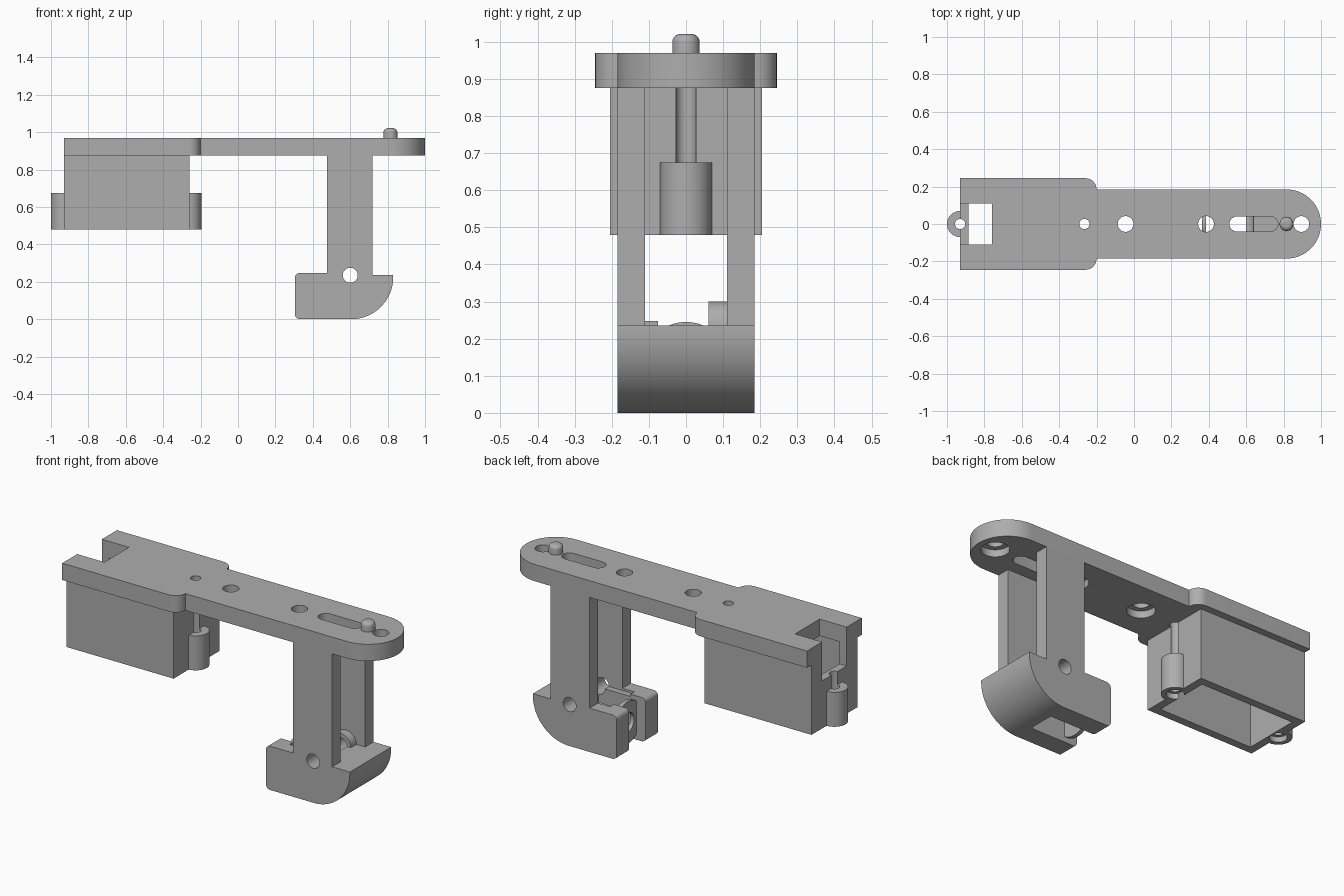
import bpy, bmesh
from math import sin, cos, pi, radians
from mathutils import Matrix, Vector

default = bpy.data.objects.get("Cube")
if default:
    bpy.data.objects.remove(default, do_unlink=True)

grey = bpy.data.materials.new("grey_plastic")
grey.use_nodes = True
grey.diffuse_color = (0.42, 0.42, 0.42, 1)
grey.node_tree.nodes["Principled BSDF"].inputs["Base Color"].default_value = (0.42, 0.42, 0.42, 1)


def add_object(name, bm):
    bmesh.ops.recalc_face_normals(bm, faces=bm.faces)
    mesh = bpy.data.meshes.new(name)
    bm.to_mesh(mesh)
    bm.free()
    mesh.materials.append(grey)
    obj = bpy.data.objects.new(name, mesh)
    bpy.context.collection.objects.link(obj)
    return obj


def prism(name, points, low, high, axis="Z"):
    """Extrude a flat outline: (x, y) along Z, or (x, z) along Y."""
    bm = bmesh.new()
    place = (lambda a, b: (a, b, low)) if axis == "Z" else (lambda a, b: (a, low, b))
    face = bm.faces.new([bm.verts.new(place(a, b)) for a, b in points])
    extruded = bmesh.ops.extrude_face_region(bm, geom=[face])["geom"]
    step = high - low
    move = (0, 0, step) if axis == "Z" else (0, step, 0)
    bmesh.ops.translate(bm, vec=move, verts=[v for v in extruded if isinstance(v, bmesh.types.BMVert)])
    return add_object(name, bm)


def box(name, x0, x1, y0, y1, z0, z1):
    return prism(name, [(x0, y0), (x1, y0), (x1, y1), (x0, y1)], z0, z1)


def cylinder(name, center, radius, length, axis="Z", sides=40):
    turn = {"Z": Matrix(), "Y": Matrix.Rotation(pi / 2, 4, "X"), "X": Matrix.Rotation(pi / 2, 4, "Y")}[axis]
    bm = bmesh.new()
    bmesh.ops.create_cone(bm, cap_ends=True, segments=sides, radius1=radius, radius2=radius,
                          depth=length, matrix=Matrix.Translation(Vector(center)) @ turn)
    return add_object(name, bm)


def arc(cx, cy, radius, start, end, steps=8):
    angles = [radians(start + (end - start) * i / steps) for i in range(steps + 1)]
    return [(cx + radius * cos(a), cy + radius * sin(a)) for a in angles]


def combine(target, tool, operation="DIFFERENCE"):
    mod = target.modifiers.new("combine", "BOOLEAN")
    mod.operation, mod.object, mod.solver = operation, tool, "EXACT"
    tool.hide_render = True
    bpy.context.view_layer.update()
    result = bpy.data.meshes.new_from_object(target.evaluated_get(bpy.context.evaluated_depsgraph_get()))
    target.modifiers.clear()
    target.data = result
    bpy.data.objects.remove(tool, do_unlink=True)


TOP, UNDER, BOTTOM = 0.97, 0.875, 0.48
SCREW_X = (-0.93, -0.265)

# Top plate with wide shoulder and round tip
half = [(-0.93, -0.245)] + arc(-0.26, -0.185, 0.06, -90, 0)
tip = arc(0.815, 0, 0.185, -90, 90, 32)
plate = prism("top_plate", half + tip + [(x, -y) for x, y in reversed(half)], UNDER, TOP)
combine(plate, box("cut", -1, -0.76, -0.11, 0.11, 0.8, 1.1))
combine(plate, cylinder("cut", (SCREW_X[1], 0, 0.9), 0.027, 0.4))
for x in (-0.045, 0.385, 0.895):
    combine(plate, cylinder("cut", (x, 0, 0.9), 0.042, 0.4))
    combine(plate, cylinder("cut", (x, 0, UNDER), 0.072, 0.08))
slot = arc(0.55, 0, 0.04, 90, 270, 12) + arc(0.73, 0, 0.04, -90, 90, 12)
combine(plate, prism("cut", slot, 0.8, 1.1))

# Hollow housing, open at the bottom, with a screw lug on each end
housing = box("housing", -0.93, -0.26, -0.205, 0.205, BOTTOM, UNDER)
for x in SCREW_X:
    combine(housing, cylinder("lug", (x, 0, 0.5775), 0.07, 0.195), "UNION")
combine(housing, box("cut", -0.885, -0.305, -0.16, 0.16, 0.4, 0.95))
combine(housing, box("cut", -1.1, -0.88, -0.11, 0.11, 0.75, 0.95))
for x in SCREW_X:
    combine(housing, cylinder("cut", (x, 0, 0.7), 0.027, 0.8))
    combine(housing, cylinder("cut", (x, 0, BOTTOM), 0.045, 0.06))

# Leg and foot: one side profile, then hollowed between the columns
profile = ([(0.475, UNDER), (0.475, 0.248)] + arc(0.33, 0.223, 0.025, 90, 180)
           + arc(0.33, 0.025, 0.025, 180, 270) + arc(0.605, 0.225, 0.225, -90, 0, 24)
           + [(0.83, 0.235), (0.72, 0.235), (0.72, UNDER)])
leg = prism("leg_and_foot", profile, -0.185, 0.185, "Y")
combine(leg, box("cut", 0.4, 0.9, -0.11, 0.11, 0.235, 1))
combine(leg, box("cut", 0.2, 0.6, -0.075, 0.075, -0.1, 0.4))
combine(leg, cylinder("boss", (0.6, 0.09, 0.235), 0.065, 0.06, "Y"), "UNION")
combine(leg, cylinder("cut", (0.6, 0, 0.235), 0.04, 0.6, "Y"))

# Ring set across the gap in the foot
ring = cylinder("foot_ring", (0.375, 0, 0.125), 0.12, 0.022, "X", 48)
combine(ring, cylinder("cut", (0.375, 0, 0.125), 0.055, 0.2, "X"))

# Rounded post on the plate
post = cylinder("post", (0.815, 0, 0.99), 0.037, 0.062)
bm = bmesh.new()
bm.from_mesh(post.data)
rim = [e for e in bm.edges if all(v.co.z > 1 for v in e.verts)]
bmesh.ops.bevel(bm, geom=rim, offset=0.022, segments=5, profile=0.5, affect="EDGES")
bm.to_mesh(post.data)
bm.free()

# Smooth curved walls, keep sharp edges
bpy.ops.object.select_all(action="DESELECT")
for obj in (plate, housing, leg, ring, post):
    obj.select_set(True)
    bpy.context.view_layer.objects.active = obj
bpy.ops.object.shade_smooth_by_angle(angle=radians(30))
